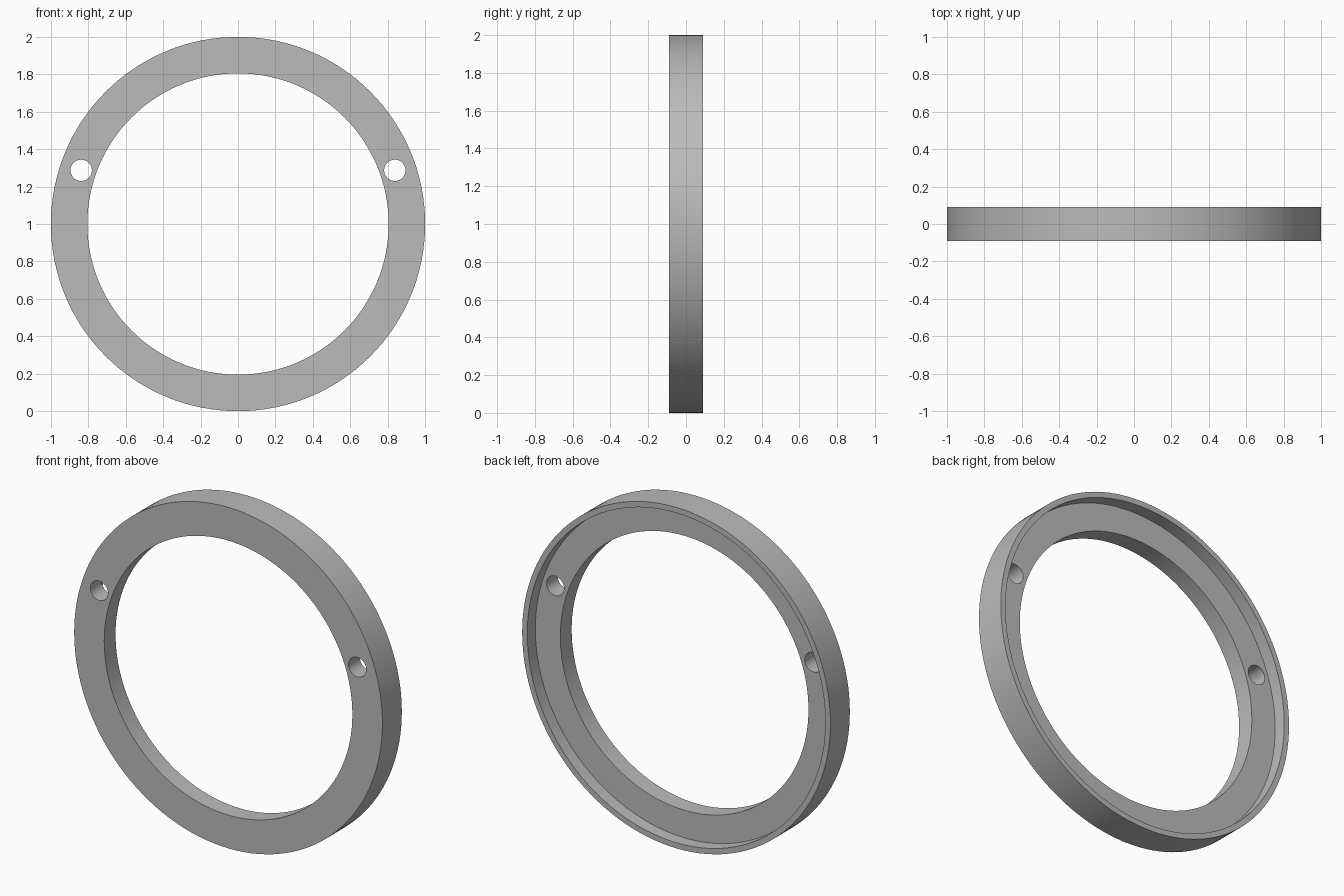
import bpy, bmesh, math
from mathutils import Matrix, Vector

if "Cube" in bpy.data.objects:
    bpy.data.objects.remove(bpy.data.objects["Cube"], do_unlink=True)

SEGMENTS = 128
HALF = 0.09          # half the ring thickness
CENTRE_Z = 1.0

# Plain grey material
grey = bpy.data.materials.new("plain grey")
grey.use_nodes = True
colour = (0.5, 0.5, 0.5, 1)
grey.diffuse_color = colour
grey.node_tree.nodes["Principled BSDF"].inputs["Base Color"].default_value = colour


def make_object(name, bm):
    bmesh.ops.recalc_face_normals(bm, faces=bm.faces)
    mesh = bpy.data.meshes.new(name)
    bm.to_mesh(mesh)
    bm.free()
    mesh.materials.append(grey)
    obj = bpy.data.objects.new(name, mesh)
    bpy.context.collection.objects.link(obj)
    return obj


# Ring: stepped cross-section (radius, y) with a recess behind a thin rim
profile = [(0.805, -HALF), (1.0, -HALF), (1.0, HALF),
           (0.967, HALF), (0.967, 0.015), (0.805, 0.015)]
bm = bmesh.new()
verts = [bm.verts.new((r, y, CENTRE_Z)) for r, y in profile]
edges = [bm.edges.new((v, verts[i - 1])) for i, v in enumerate(verts)]
bmesh.ops.spin(bm, geom=verts + edges, cent=(0, 0, CENTRE_Z), axis=(0, 1, 0),
               angle=math.tau, steps=SEGMENTS, use_merge=True)
bmesh.ops.remove_doubles(bm, verts=bm.verts, dist=1e-5)
ring = make_object("ring", bm)

# Two screw holes, mirrored left and right
bm = bmesh.new()
for side in (-1, 1):
    place = Matrix.Translation(Vector((side * 0.838, 0, 1.287)))
    bmesh.ops.create_cone(bm, cap_ends=True, segments=48, radius1=0.057,
                          radius2=0.057, depth=0.5,
                          matrix=place @ Matrix.Rotation(math.pi / 2, 4, "X"))
cutter = make_object("hole_cutter", bm)

cut = ring.modifiers.new("screw holes", "BOOLEAN")
cut.operation = "DIFFERENCE"
cut.solver = "EXACT"
cut.object = cutter
bpy.context.view_layer.objects.active = ring
ring.select_set(True)
bpy.ops.object.modifier_apply(modifier=cut.name)
bpy.data.objects.remove(cutter, do_unlink=True)

# Smooth round walls, crisp rims
bpy.ops.object.shade_smooth_by_angle(angle=math.radians(30))
